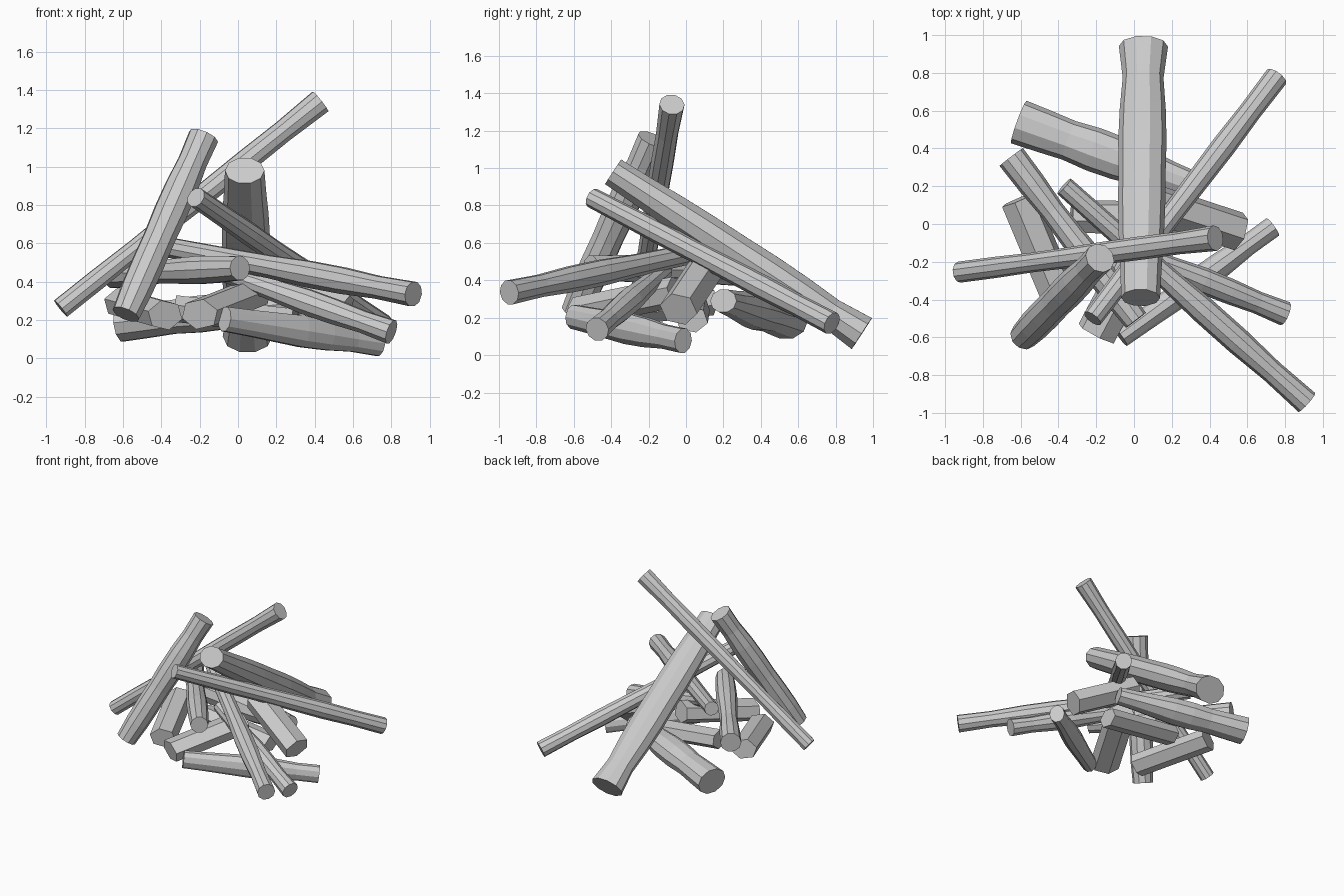
import bpy, bmesh, math
from mathutils import Vector

if "Cube" in bpy.data.objects:
    bpy.data.objects.remove(bpy.data.objects["Cube"])


def log(name, start, end, radii, flat=1.0, sides=10, turn=0.0):
    """Faceted log: rings of varying radius swept from start to end, capped."""
    a, b = Vector(start), Vector(end)
    axis = (b - a).normalized()
    side = axis.cross(Vector((0, 0, 1))).normalized()   # horizontal width
    up = side.cross(axis)                               # squashed by flat
    bm = bmesh.new()
    rings = []
    for i, r in enumerate(radii):
        c = a.lerp(b, i / (len(radii) - 1))
        ring = []
        for k in range(sides):
            t = math.tau * (k + turn) / sides
            ring.append(bm.verts.new(c + side * r * math.cos(t) + up * r * flat * math.sin(t)))
        rings.append(ring)
    for lo, hi in zip(rings, rings[1:]):
        for k in range(sides):
            n = (k + 1) % sides
            bm.faces.new((lo[k], lo[n], hi[n], hi[k]))
    bm.faces.new(rings[0])
    bm.faces.new(rings[-1])
    bmesh.ops.recalc_face_normals(bm, faces=bm.faces)
    me = bpy.data.meshes.new(name)
    bm.to_mesh(me)
    bm.free()
    bpy.context.collection.objects.link(bpy.data.objects.new(name, me))


# Tall logs leaning together over the pile
log("thick_leaning_log", (.035, -.39, .98), (.05, .94, .115),
    (.103, .11, .12, .125, .125, .128, .122, .108, .13), .8)
log("high_cross_log", (-.925, -.255, .26), (.43, -.075, 1.34),
    (.056, .056, .052, .055, .06, .062, .06, .068))
log("upright_log", (-.585, -.595, .23), (-.18, -.18, 1.155),
    (.075, .085, .087, .085, .09, .088, .078, .082))
log("long_sloping_log", (-.22, -.5, .84), (.755, .78, .17),
    (.054, .056, .06, .058, .062, .065, .06, .063))

# Middle logs resting on the pile
log("front_right_log", (-.37, .2, .58), (.915, -.945, .335),
    (.054, .056, .058, .062, .072, .072, .062, .067))
log("middle_log", (-.65, .355, .44), (.01, -.51, .47),
    (.078, .075, .065, .07, .078, .075, .066), .98)
log("back_left_log", (-.61, .54, .185), (.32, .2, .29),
    (.12, .115, .108, .118, .115, .1, .085, .075), .85)

# Low logs lying near the ground
log("low_right_log", (-.08, -.12, .45), (.8, -.475, .138),
    (.05, .052, .06, .07, .068, .06, .066))
log("ground_log", (-.07, -.6, .205), (.735, -.015, .077),
    (.056, .06, .066, .072, .068, .056, .057), 1.2)

# Short six-sided chunks in the core
for name, s, e, r, f in (
        ("front_chunk", (-.2, -.58, .23), (.08, -.05, .34), .11, .75),
        ("right_chunk", (.1, .11, .47), (.555, -.04, .245), .105, .9),
        ("left_chunk", (-.61, .13, .29), (-.38, -.42, .225), .1, .8),
        ("centre_chunk", (-.33, .04, .26), (.28, .03, .19), .09, .8)):
    log(name, s, e, (r, r), f, 6, .25)
